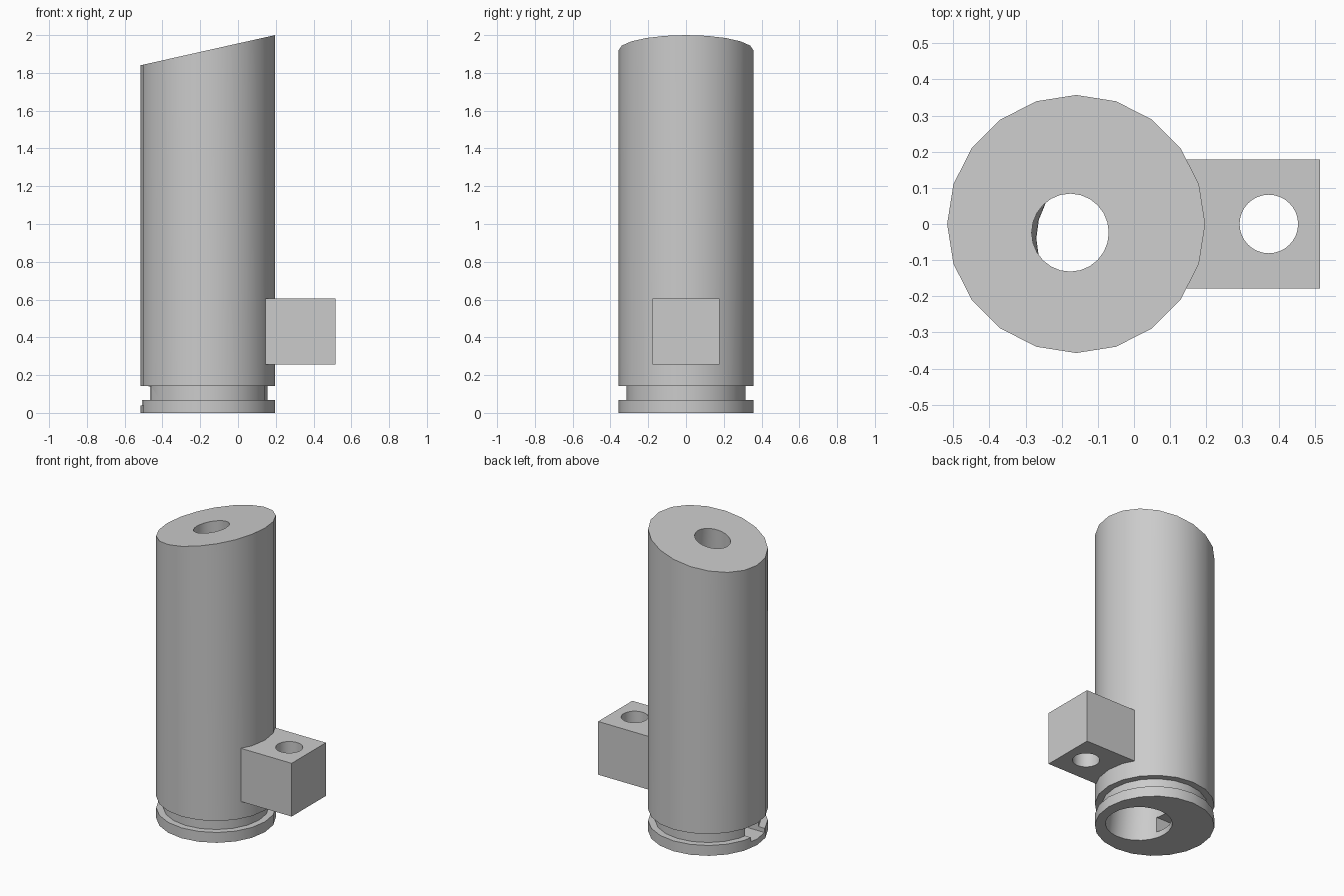
import bpy, bmesh, math
from mathutils import Vector

if "Cube" in bpy.data.objects:
    bpy.data.objects.remove(bpy.data.objects["Cube"], do_unlink=True)

grey = bpy.data.materials.new("plain grey")
grey.use_nodes = True
grey.diffuse_color = (0.6, 0.6, 0.6, 1)
grey.node_tree.nodes["Principled BSDF"].inputs["Base Color"].default_value = (0.6, 0.6, 0.6, 1)

CX, R = -0.16, 0.357


def finish(name, bm):
    bmesh.ops.recalc_face_normals(bm, faces=bm.faces)
    mesh = bpy.data.meshes.new(name)
    bm.to_mesh(mesh)
    bm.free()
    mesh.materials.append(grey)
    obj = bpy.data.objects.new(name, mesh)
    bpy.context.collection.objects.link(obj)
    return obj


def loft(name, rings, sides):
    """Capped tube through rings of (x, y, z, radius, slope along x)."""
    bm = bmesh.new()
    loops = []
    for x, y, z, r, slope in rings:
        loop = []
        for i in range(sides):
            a = math.tau * i / sides
            dx = r * math.cos(a)
            loop.append(bm.verts.new((x + dx, y + r * math.sin(a), z + slope * dx)))
        loops.append(loop)
    for low, high in zip(loops, loops[1:]):
        for i in range(sides):
            j = (i + 1) % sides
            bm.faces.new((low[i], low[j], high[j], high[i]))
    bm.faces.new(loops[0][::-1])
    bm.faces.new(loops[-1])
    return finish(name, bm)


def box(name, lo, hi):
    bm = bmesh.new()
    bmesh.ops.create_cube(bm, size=1)
    lo, hi = Vector(lo), Vector(hi)
    bmesh.ops.scale(bm, vec=hi - lo, verts=bm.verts)
    bmesh.ops.translate(bm, vec=(lo + hi) / 2, verts=bm.verts)
    return finish(name, bm)


def cut(obj, cutter):
    cutter.hide_render = True
    mod = obj.modifiers.new("cut", "BOOLEAN")
    mod.operation = "DIFFERENCE"
    mod.solver = "EXACT"
    mod.object = cutter
    bpy.context.view_layer.objects.active = obj
    bpy.ops.object.modifier_apply(modifier=mod.name)
    bpy.data.objects.remove(cutter, do_unlink=True)


# Upright tube with a base flange, a groove and a slanted top
slope = 0.16 / (2 * R)
profile = [(0, R), (0.068, R), (0.068, 0.315), (0.143, 0.315), (0.143, R)]
rings = [(CX, 0, z, r, 0) for z, r in profile] + [(CX, 0, 1.92, R, slope)]
tube = loft("tube_body", rings, 20)

# Bore leaning and widening towards the bottom
cut(tube, loft("bore_cutter", [(-0.07, -0.04, -0.02, 0.2, 0),
                               (-0.181, -0.023, 2.02, 0.103, 0)], 24))

# Side channel from the bore out through the flange
cut(tube, box("channel_cutter", (-0.6, -0.1, 0.04), (-0.12, 0.052, 0.14)))

# Side block with a vertical hole
block = box("side_block", (0.14, -0.178, 0.255), (0.515, 0.178, 0.605))
cut(block, loft("hole_cutter", [(0.373, 0, 0.2, 0.081, 0), (0.373, 0, 0.7, 0.081, 0)], 32))

# Smooth curved walls, crisp edges
for obj in (tube, block):
    bpy.ops.object.select_all(action="DESELECT")
    obj.select_set(True)
    bpy.context.view_layer.objects.active = obj
    bpy.ops.object.shade_smooth_by_angle(angle=math.radians(30))
